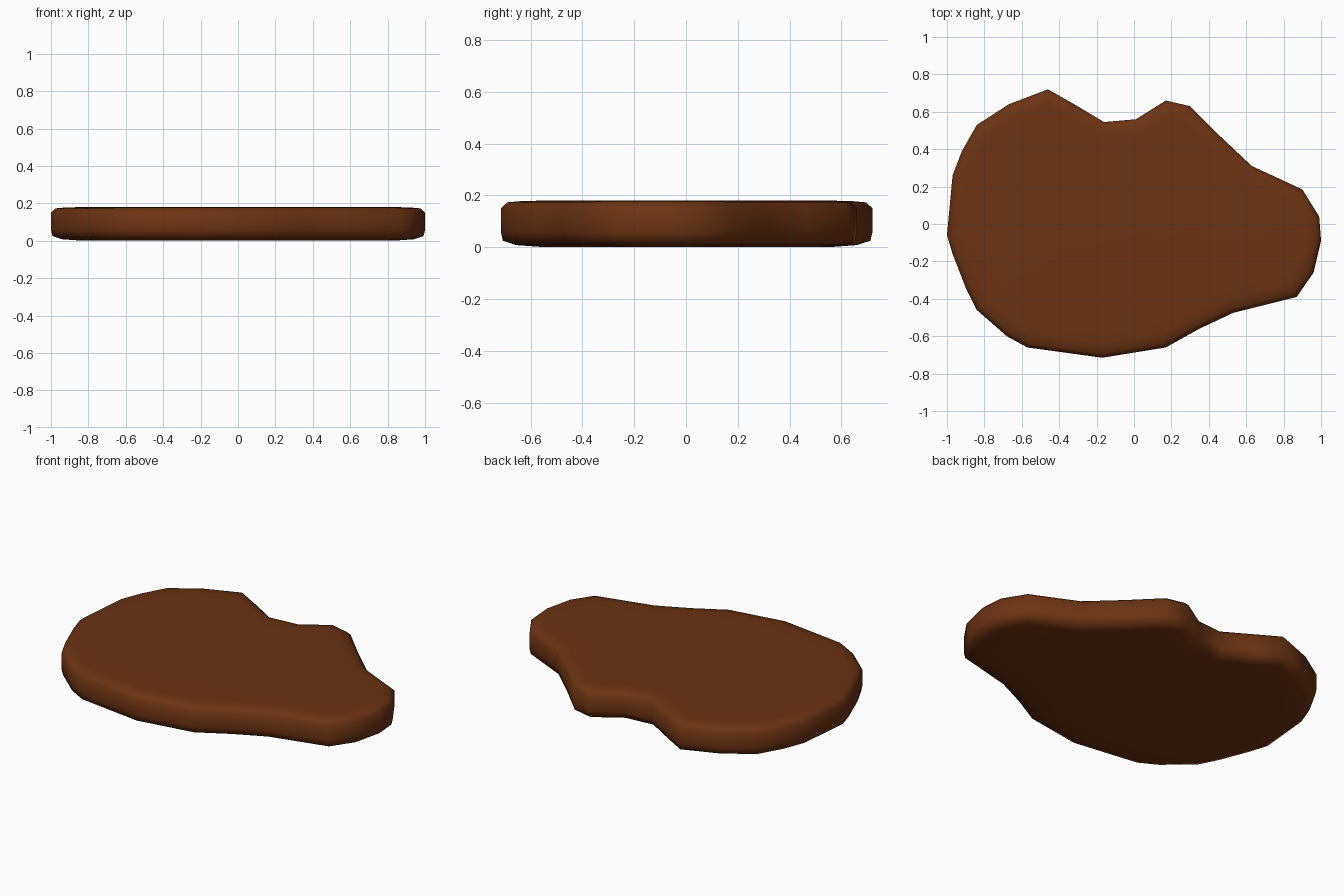
import bpy, bmesh
from mathutils import Vector

if "Cube" in bpy.data.objects:
    bpy.data.objects.remove(bpy.data.objects["Cube"])

# Brown material
brown = bpy.data.materials.new("chocolate_brown")
brown.diffuse_color = (0.150, 0.033, 0.006, 1)
brown.use_nodes = True
brown.node_tree.nodes["Principled BSDF"].inputs["Base Color"].default_value = brown.diffuse_color

# Irregular outline seen from above, clockwise from the back left peak
outline = [Vector(p) for p in [
    (-.46, .72), (-.31, .635), (-.16, .545), (.01, .56), (.17, .66), (.30, .63),
    (.46, .47), (.63, .31), (.90, .185), (.99, .04), (1.0, -.09), (.96, -.26),
    (.87, -.39), (.53, -.475), (.35, -.56), (.17, -.66), (-.17, -.715),
    (-.57, -.66), (-.68, -.60), (-.84, -.46), (-.90, -.34), (-.97, -.16),
    (-1.0, -.06), (-.97, .26), (-.92, .39), (-.84, .53), (-.67, .64)]]


def inset(points, d):
    """Move every outline point inward by d along its corner normal."""
    n = len(points)
    out = []
    for i, p in enumerate(points):
        t = (points[(i + 1) % n] - points[i - 1]).normalized()
        out.append(p + Vector((t.y, -t.x)) * d)
    return out


# Edge profile from the underside to the top: (inset, height)
profile = [(.17, 0), (.06, .008), (.008, .025), (0, .06), (0, .15),
           (.025, .173), (.08, .178), (.17, .18)]

bm = bmesh.new()
rings = [[bm.verts.new((p.x, p.y, z)) for p in inset(outline, d)] for d, z in profile]
n = len(outline)
for a, b in zip(rings, rings[1:]):
    for i in range(n):
        j = (i + 1) % n
        bm.faces.new((a[i], a[j], b[j], b[i]))
bm.faces.new(rings[0])
bm.faces.new(rings[-1])
bmesh.ops.recalc_face_normals(bm, faces=bm.faces)
bmesh.ops.triangulate(bm, faces=[f for f in bm.faces if len(f.verts) > 4])
for f in bm.faces:
    f.smooth = True

mesh = bpy.data.meshes.new("flat_slab")
bm.to_mesh(mesh)
bm.free()
mesh.materials.append(brown)
bpy.context.collection.objects.link(bpy.data.objects.new("flat_slab", mesh))
